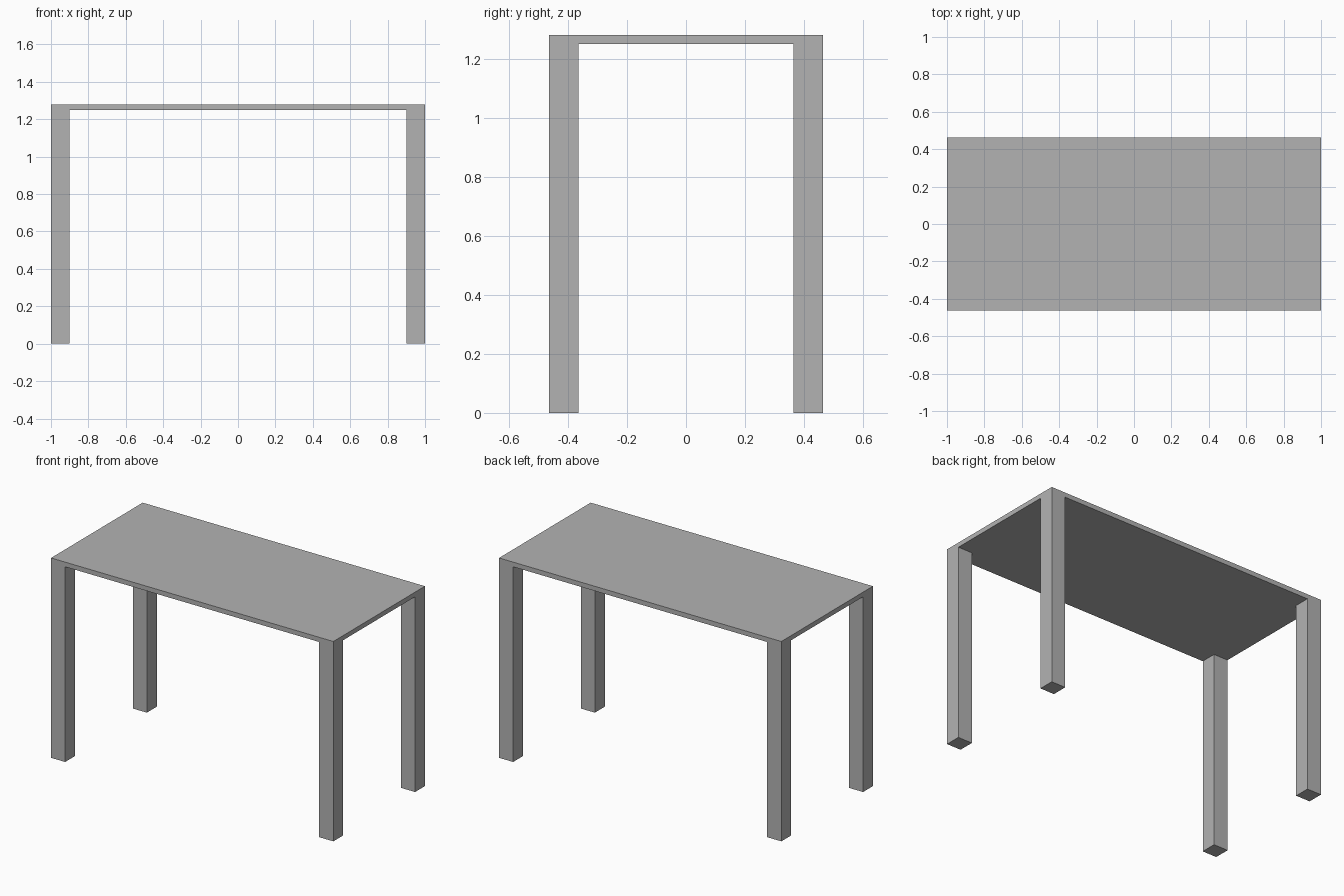
import bpy

# Remove the default cube
if "Cube" in bpy.data.objects:
    bpy.data.objects.remove(bpy.data.objects["Cube"], do_unlink=True)

WIDTH, DEPTH, HEIGHT = 2.0, 0.927, 1.28
TOP_THICKNESS = 0.03
LEG = 0.1

# Plain grey finish
grey = bpy.data.materials.new("plain_grey")
grey.use_nodes = True
colour = (0.45, 0.45, 0.45, 1.0)
grey.diffuse_color = colour
grey.node_tree.nodes["Principled BSDF"].inputs["Base Color"].default_value = colour


def box(name, size, centre):
    """Add a flat-sided box of the given size."""
    bpy.ops.mesh.primitive_cube_add(size=1, location=centre)
    obj = bpy.context.object
    obj.name = name
    obj.scale = size
    bpy.ops.object.transform_apply(location=False, rotation=False, scale=True)
    obj.data.materials.append(grey)
    return obj


# Thin table top
box("table_top", (WIDTH, DEPTH, TOP_THICKNESS),
    (0, 0, HEIGHT - TOP_THICKNESS / 2))

# Square legs flush with the corners
leg_height = HEIGHT - TOP_THICKNESS
for side, sx in (("left", 1), ("right", -1)):
    for end, sy in (("front", -1), ("back", 1)):
        box(f"{end}_{side}_leg", (LEG, LEG, leg_height),
            (sx * (WIDTH - LEG) / 2, sy * (DEPTH - LEG) / 2, leg_height / 2))
